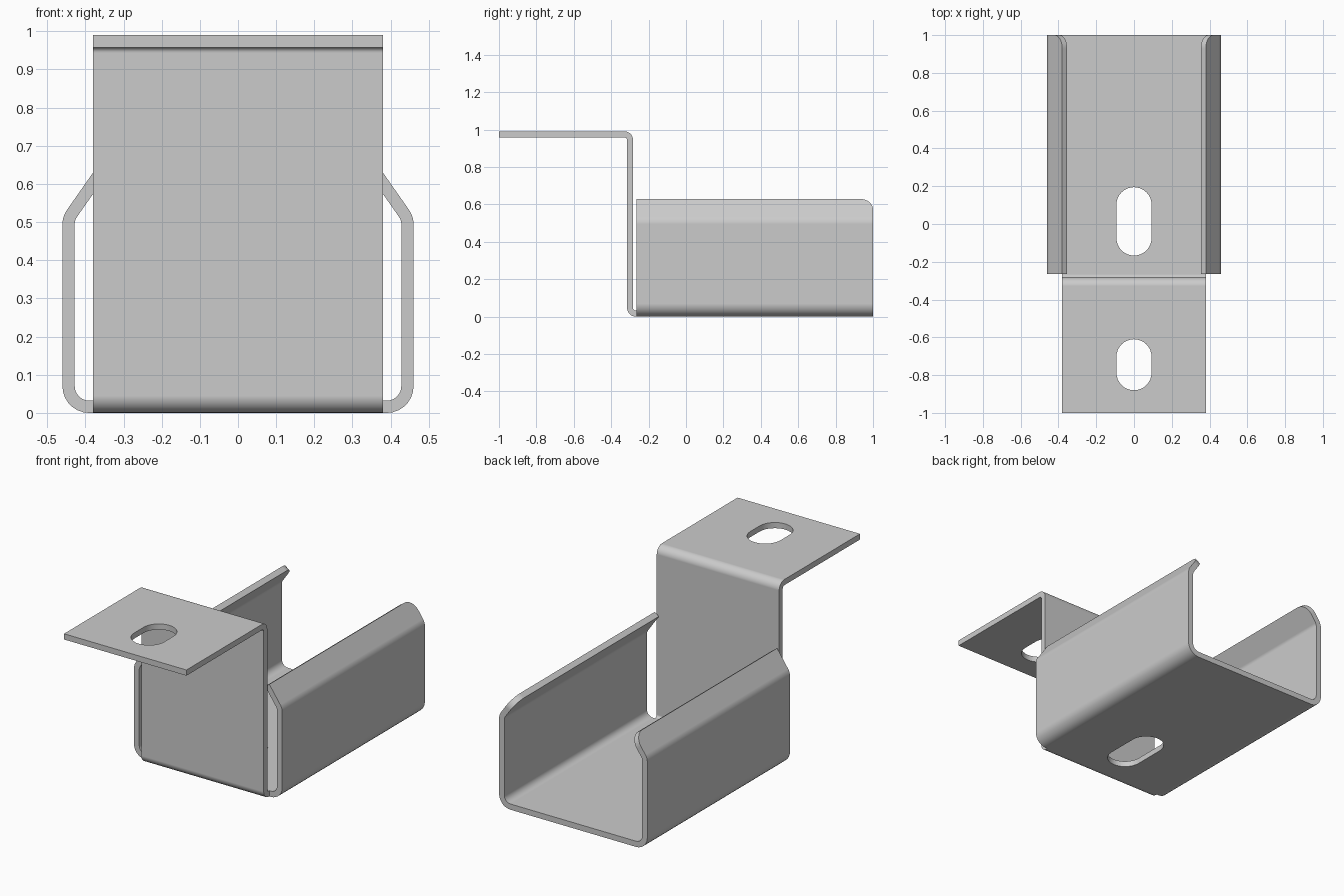
import bpy, bmesh, math
from mathutils import Vector

if "Cube" in bpy.data.objects:
    bpy.data.objects.remove(bpy.data.objects["Cube"])

T = 0.032  # sheet thickness


def rounded_path(points, radii, seg=7):
    """Polyline with each inner corner replaced by an arc."""
    pts = [Vector(p) for p in points]
    out = [pts[0]]
    for a, p, b, r in zip(pts, pts[1:], pts[2:], radii):
        u, v = (a - p).normalized(), (b - p).normalized()
        half = u.angle(v) / 2
        c = p + (u + v).normalized() * (r / math.sin(half))
        s = p + u * (r / math.tan(half)) - c
        e = p + v * (r / math.tan(half)) - c
        sweep = s.angle(e)
        for i in range(seg + 1):
            k = i / seg
            out.append(c + (s * math.sin((1 - k) * sweep) + e * math.sin(k * sweep)) / math.sin(sweep))
    out.append(pts[-1])
    return out


def sheet_outline(path):
    """Closed outline of a strip of thickness T around the path."""
    left, right = [], []
    for i, p in enumerate(path):
        d0 = (p - path[i - 1]).normalized() if i else None
        d1 = (path[i + 1] - p).normalized() if i < len(path) - 1 else d0
        d0 = d0 or d1
        d = (d0 + d1).normalized()
        n = Vector((-d.y, d.x)) * (T / 2 / d.dot(d1))
        left.append(p + n)
        right.append(p - n)
    return left + right[::-1]


def extrude(name, outline, lo, hi, place, lip_test=None):
    """Prism of a 2D outline between lo and hi; optionally round some edges."""
    bm = bmesh.new()
    face = bm.faces.new([bm.verts.new(place(p, lo)) for p in outline])
    move = place(Vector((0, 0)), hi) - place(Vector((0, 0)), lo)
    ext = bmesh.ops.extrude_face_region(bm, geom=[face], use_keep_orig=True)
    bmesh.ops.translate(bm, vec=move, verts=[g for g in ext["geom"] if isinstance(g, bmesh.types.BMVert)])
    if lip_test:
        edges = [e for e in bm.edges if all(lip_test(v.co) for v in e.verts)]
        bmesh.ops.bevel(bm, geom=edges, offset=0.07, segments=8, profile=0.5, affect='EDGES')
    bmesh.ops.recalc_face_normals(bm, faces=bm.faces)
    mesh = bpy.data.meshes.new(name)
    bm.to_mesh(mesh)
    bm.free()
    obj = bpy.data.objects.new(name, mesh)
    bpy.context.collection.objects.link(obj)
    return obj


def activate(obj):
    bpy.ops.object.select_all(action='DESELECT')
    obj.select_set(True)
    bpy.context.view_layer.objects.active = obj


def cut_slot(obj, y0, y1, z, r=0.093, n=16):
    """Cut a round-ended slot through the sheet at height z."""
    outline = []
    for cy, start in ((y1 - r, 0), (y0 + r, math.pi)):
        for i in range(n + 1):
            a = start + math.pi * i / n
            outline.append(Vector((r * math.cos(a), cy + r * math.sin(a))))
    cutter = extrude("slot_cutter", outline, z - 0.08, z + 0.08, lambda p, h: Vector((p.x, p.y, h)))
    cutter.hide_render = True
    mod = obj.modifiers.new("slot", 'BOOLEAN')
    mod.operation, mod.solver, mod.object = 'DIFFERENCE', 'EXACT', cutter
    activate(obj)
    bpy.ops.object.modifier_apply(modifier=mod.name)
    bpy.data.objects.remove(cutter)


# Channel: floor, two walls and inward lips with rounded back corners
half = [(0.444, T / 2), (0.444, 0.51), (0.367, 0.62)]
points = [(-x, z) for x, z in reversed(half)] + half
channel = extrude("channel", sheet_outline(rounded_path(points, [0.05, 0.054, 0.054, 0.05])),
                  -0.265, 1.0, lambda p, h: Vector((p.x, h, p.y)),
                  lambda c: c.y > 0.99 and c.z > 0.6)
cut_slot(channel, -0.167, 0.195, T / 2)

# Mounting tab: upright plate rising from the floor, bent forward at the top
points = [(-1.0, 0.974), (-0.299, 0.974), (-0.299, T / 2), (-0.265, T / 2)]
tab = extrude("mounting_tab", sheet_outline(rounded_path(points, [0.03, 0.03])),
              -0.38, 0.38, lambda p, h: Vector((h, p.x, p.y)))
cut_slot(tab, -0.88, -0.61, 0.974)

# Smooth bends, crisp sheet edges
for obj in (channel, tab):
    activate(obj)
    bpy.ops.object.shade_smooth_by_angle(angle=math.radians(30))
    weighted = obj.modifiers.new("flat_panels", 'WEIGHTED_NORMAL')
    weighted.keep_sharp = True
